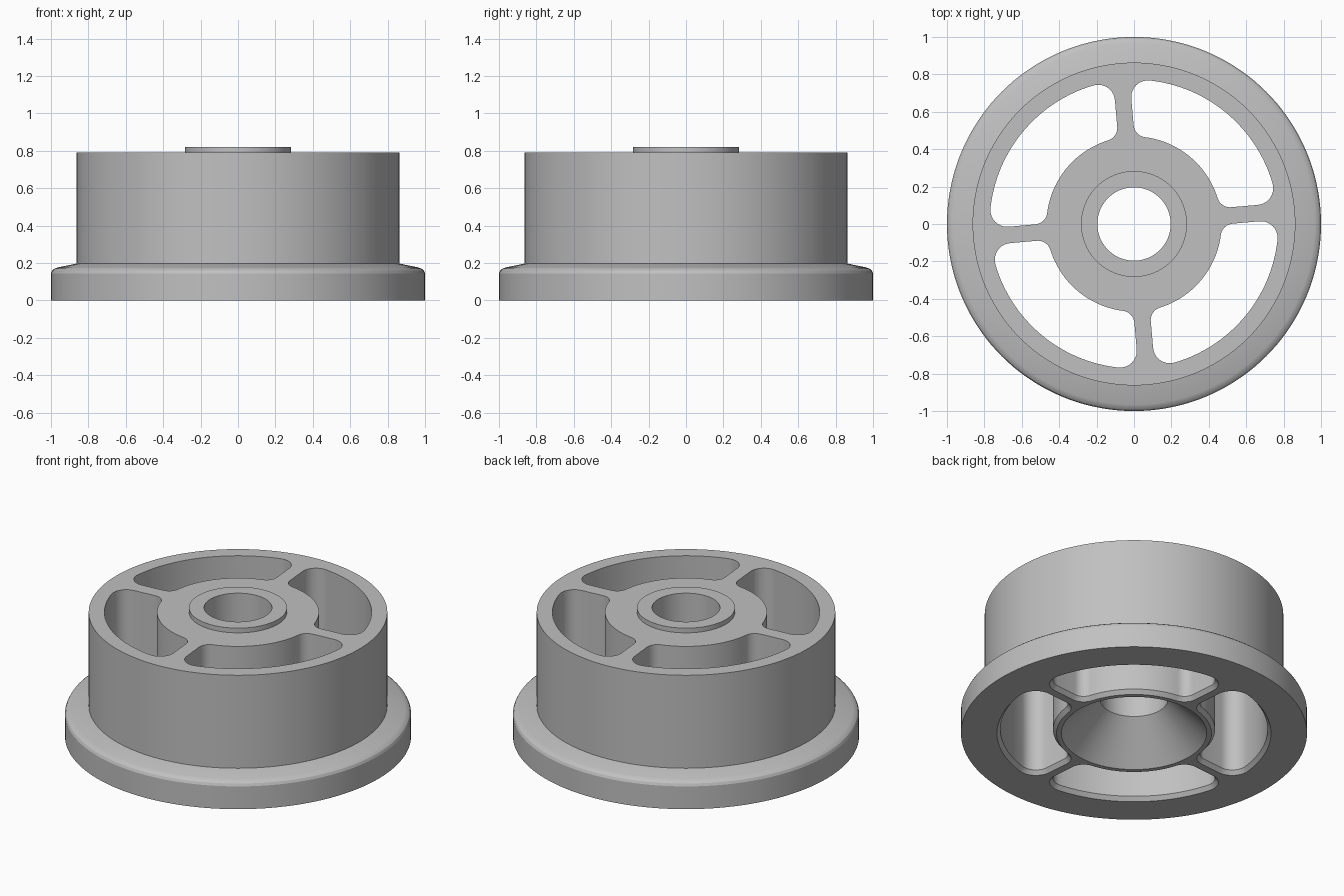
import bpy, bmesh
from math import sin, cos, pi, radians, sqrt, atan2

if "Cube" in bpy.data.objects:
    bpy.data.objects.remove(bpy.data.objects["Cube"], do_unlink=True)

SEGMENTS = 144
HOLE, BOSS, HUB, WINDOW, RIM, FLANGE = 0.196, 0.283, 0.468, 0.772, 0.863, 1.0
HALF_SPOKE, FILLET_IN, FILLET_OUT = 0.044, 0.07, 0.09
CHAMFER_W, CHAMFER_H = 0.02, 0.025

metal = bpy.data.materials.new("grey metal")
metal.use_nodes = True
grey = (0.53, 0.53, 0.53, 1)
metal.diffuse_color = grey
metal.node_tree.nodes["Principled BSDF"].inputs["Base Color"].default_value = grey


def make_object(name, bm):
    bmesh.ops.recalc_face_normals(bm, faces=bm.faces)
    mesh = bpy.data.meshes.new(name)
    bm.to_mesh(mesh)
    bm.free()
    mesh.materials.append(metal)
    obj = bpy.data.objects.new(name, mesh)
    bpy.context.collection.objects.link(obj)
    return obj


def lathe(name, profile):
    """Turn a closed (radius, height) profile around z."""
    bm = bmesh.new()
    verts = [bm.verts.new((r, 0, z)) for r, z in profile]
    edges = [bm.edges.new((v, verts[i - 1])) for i, v in enumerate(verts)]
    bmesh.ops.spin(bm, geom=verts + edges, cent=(0, 0, 0), axis=(0, 0, 1),
                   angle=2 * pi, steps=SEGMENTS, use_duplicate=False)
    bmesh.ops.remove_doubles(bm, verts=bm.verts, dist=1e-5)
    return make_object(name, bm)


def arc(cx, cy, r, a0, a1, n):
    return [(cx + r * cos(a0 + (a1 - a0) * i / n), cy + r * sin(a0 + (a1 - a0) * i / n))
            for i in range(n + 1)]


def window_outline(grow):
    """Rounded opening between two spokes, grown outwards by an offset."""
    co = HALF_SPOKE + FILLET_OUT
    oy = sqrt((WINDOW - FILLET_OUT) ** 2 - co ** 2)
    ci = HALF_SPOKE + FILLET_IN
    iy = sqrt((HUB + FILLET_IN) ** 2 - ci ** 2)
    a_out, a_in = atan2(co, oy), atan2(ci, iy)
    pts = arc(0, 0, WINDOW + grow, a_out, pi / 2 - a_out, 32)
    pts += arc(co, oy, FILLET_OUT + grow, pi / 2 - a_out, pi, 10)[1:]
    pts += arc(ci, iy, FILLET_IN + grow, pi, 1.5 * pi - a_in, 10)
    pts += arc(0, 0, HUB - grow, pi / 2 - a_in, a_in, 24)[1:-1]
    pts += arc(iy, ci, FILLET_IN + grow, pi + a_in, 1.5 * pi, 10)
    pts += arc(oy, co, FILLET_OUT + grow, -pi / 2, a_out, 10)[:-1]
    return pts


def window_cutter():
    """Four through openings, chamfered at the underside."""
    levels = [(-CHAMFER_H, 2 * CHAMFER_W), (CHAMFER_H, 0), (1.0, 0)]
    bm = bmesh.new()
    for k in range(4):
        t = radians(5) + k * pi / 2
        rings = [[bm.verts.new((x * cos(t) - y * sin(t), x * sin(t) + y * cos(t), z))
                  for x, y in window_outline(grow)] for z, grow in levels]
        for low, high in zip(rings, rings[1:]):
            for i in range(len(low)):
                bm.faces.new((low[i - 1], low[i], high[i], high[i - 1]))
        bm.faces.new(rings[0])
        bm.faces.new(rings[-1])
    return make_object("window_cutter", bm)


# Wheel body: conical recess, bore, boss, deck, tread and flange
wheel = lathe("flanged_wheel", [
    (0.42, 0), (HOLE, 0.225), (HOLE, 0.82), (BOSS, 0.82), (BOSS, 0.79),
    (RIM, 0.79), (RIM, 0.197), (0.965, 0.176), (0.981, 0.17),
    (0.993, 0.16), (FLANGE, 0.145), (FLANGE, 0)])

# Openings that leave the four spokes
cutter = window_cutter()
cutter.hide_render = True
cut = wheel.modifiers.new("windows", "BOOLEAN")
cut.operation = "DIFFERENCE"
cut.solver = "EXACT"
cut.object = cutter
bpy.ops.object.select_all(action="DESELECT")
wheel.select_set(True)
bpy.context.view_layer.objects.active = wheel
bpy.ops.object.modifier_apply(modifier=cut.name)
bpy.data.objects.remove(cutter, do_unlink=True)
bpy.ops.object.shade_smooth_by_angle(angle=radians(25))
